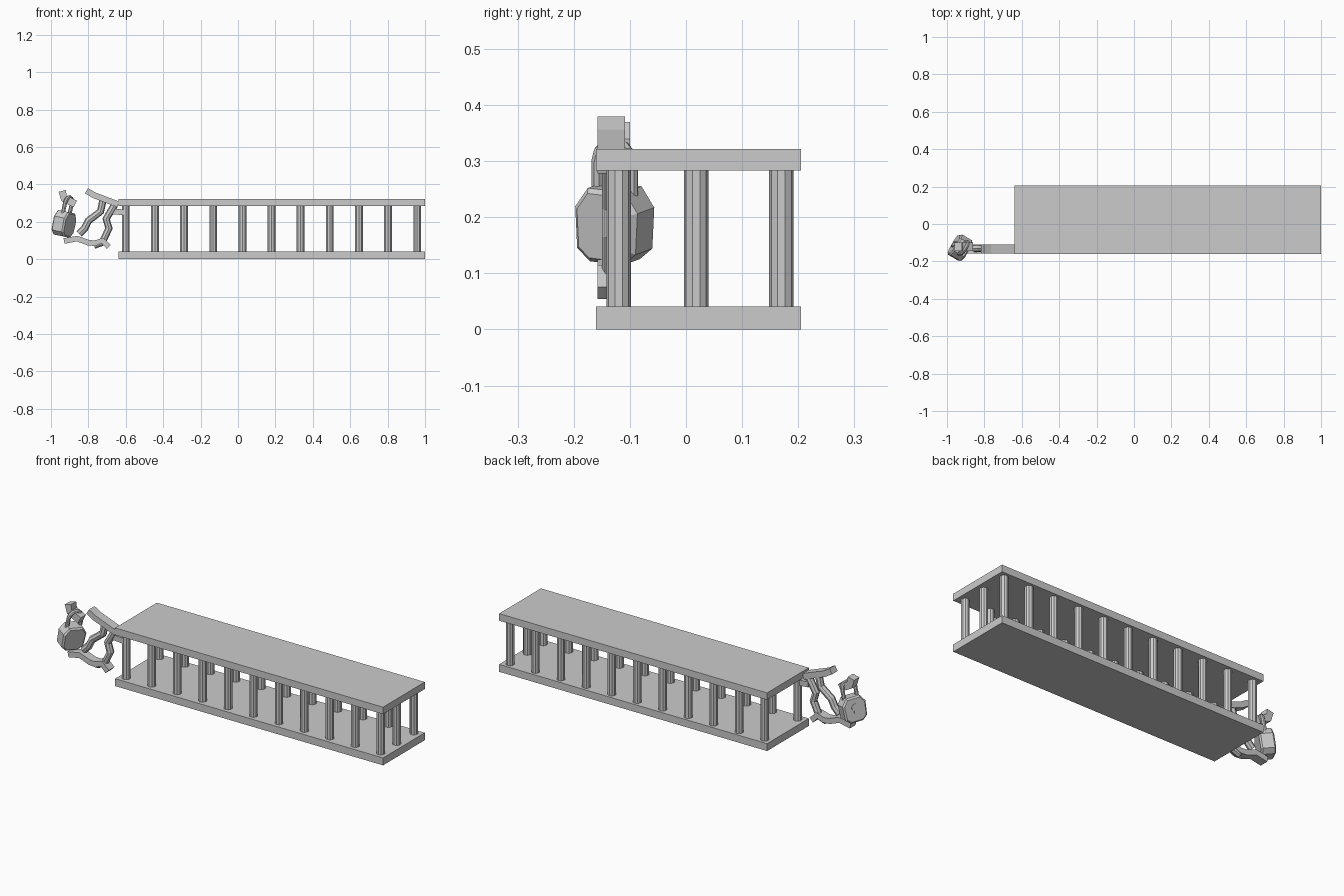
import bpy, bmesh
from math import radians, cos, sin, pi
from mathutils import Matrix, Vector

if "Cube" in bpy.data.objects:
    bpy.data.objects.remove(bpy.data.objects["Cube"])


def link(name, bm, mat=None):
    bmesh.ops.recalc_face_normals(bm, faces=bm.faces)
    me = bpy.data.meshes.new(name)
    bm.to_mesh(me)
    bm.free()
    ob = bpy.data.objects.new(name, me)
    bpy.context.collection.objects.link(ob)
    if mat:
        ob.matrix_world = mat
    return ob


def box(name, lo, hi):
    bm = bmesh.new()
    lo, hi = Vector(lo), Vector(hi)
    bmesh.ops.create_cube(bm, size=1, matrix=Matrix.Translation((lo + hi) / 2)
                          @ Matrix.Diagonal((*(hi - lo), 1)))
    return link(name, bm)


def post(name, x, y):
    bm = bmesh.new()
    bmesh.ops.create_cone(bm, cap_ends=True, segments=10, radius1=0.022, radius2=0.022,
                          depth=0.25, matrix=Matrix.Translation((x, y, 0.162)))
    return link(name, bm)


def prism(name, prof, to3d, a, b, mat=None, bevel=0):
    """Extrude a closed profile between the depths a and b."""
    bm = bmesh.new()
    f = bm.faces.new([bm.verts.new(to3d(u, v, a)) for u, v in prof])
    new = bmesh.ops.extrude_face_region(bm, geom=[f])["geom"]
    move = Vector(to3d(0, 0, b)) - Vector(to3d(0, 0, a))
    bmesh.ops.translate(bm, vec=move, verts=[g for g in new if isinstance(g, bmesh.types.BMVert)])
    if bevel:
        rims = [e for e in bm.edges if abs(e.verts[0].co.x - e.verts[1].co.x) < 1e-5]
        bmesh.ops.bevel(bm, geom=rims, offset=bevel, segments=1, affect='EDGES')
    return link(name, bm, mat)


def strip(name, pts, t=0.032, y0=-0.158, y1=-0.109):
    """Bent flat bar following an x-z polyline."""
    P = [Vector(p) for p in pts]
    up, low = [], []
    for i, p in enumerate(P):
        d = (P[min(i + 1, len(P) - 1)] - P[max(i - 1, 0)]).normalized()
        n = Vector((-d.y, d.x)) * t / 2
        up.append(p + n)
        low.append(p - n)
    return prism(name, up + low[::-1], lambda u, v, w: (u, w, v), y0, y1)


def tube(name, pts, r, mat=None):
    """Eight-sided faceted rod along a polyline."""
    cu = bpy.data.curves.new(name, 'CURVE')
    cu.dimensions = '3D'
    cu.bevel_depth, cu.bevel_resolution, cu.use_fill_caps = r, 2, True
    s = cu.splines.new('POLY')
    s.points.add(len(pts) - 1)
    for p, c in zip(s.points, pts):
        p.co = (*c, 1)
    s.use_smooth = False
    tmp = bpy.data.objects.new(name + "_path", cu)
    bpy.context.collection.objects.link(tmp)
    bpy.context.view_layer.update()
    me = bpy.data.meshes.new_from_object(tmp.evaluated_get(bpy.context.evaluated_depsgraph_get()))
    bpy.data.objects.remove(tmp)
    ob = bpy.data.objects.new(name, me)
    bpy.context.collection.objects.link(ob)
    if mat:
        ob.matrix_world = mat
    return ob


# cage slabs
box("cage_floor", (-0.64, -0.16, 0), (1.0, 0.205, 0.041))
box("cage_roof", (-0.64, -0.16, 0.283), (1.0, 0.205, 0.322))

# cage bars: both long sides plus the middle of the closed end
for i in range(11):
    x = -0.6 + 0.1558 * i
    post("front_bar", x, -0.12)
    post("back_bar", x, 0.17)
post("end_bar", 0.958, 0.018)

# broken open door: frame pieces and hinge
strip("door_top_rail", [(-0.64, 0.293), (-0.77, 0.342), (-0.81, 0.366)])
strip("door_hinge", [(-0.6, 0.25), (-0.67, 0.255)], 0.03, -0.14, -0.11)
strip("door_bottom_rail", [(-0.93, 0.097), (-0.86, 0.11), (-0.80, 0.088), (-0.765, 0.085),
                           (-0.725, 0.1), (-0.69, 0.065)], 0.03)
strip("door_broken_corner", [(-0.94, 0.365), (-0.93, 0.325), (-0.87, 0.295)], 0.04, -0.145, -0.1)

# bent door bars
Y = -0.13
tube("door_bent_bar", [(-0.66, Y, 0.29), (-0.705, Y, 0.215), (-0.69, Y, 0.165),
                       (-0.725, Y, 0.09), (-0.77, Y, 0.075)], 0.02)
tube("door_bent_bar", [(-0.72, Y, 0.325), (-0.735, Y, 0.255), (-0.8, Y, 0.205),
                       (-0.82, Y, 0.165), (-0.85, Y, 0.135)], 0.02)

# padlock, tilted and turned
M = (Matrix.Translation((-0.93, -0.127, 0.189)) @ Matrix.Rotation(radians(12), 4, 'Y')
     @ Matrix.Rotation(radians(-30), 4, 'Z'))
side = lambda u, v, w: (w, u, v)
half = [(0.034, -0.067), (0.06, -0.045), (0.064, 0.03), (0.038, 0.066)]
prism("padlock_body", half + [(-u, v) for u, v in half[::-1]], side, -0.038, 0.038, M, 0.008)
arch = [(0, 0.036 * cos(a * pi / 6), 0.11 + 0.036 * sin(a * pi / 6)) for a in range(7)]
tube("padlock_shackle", [(0, 0.036, 0.055)] + arch + [(0, -0.036, 0.055)], 0.011, M)

# keyhole on the back-left face
ring = [(0.02 * cos(a * pi / 5), 0.012 + 0.02 * sin(a * pi / 5)) for a in range(10)]
prism("keyhole_round", ring, side, -0.041, -0.036, M)
prism("keyhole_slot", [(-0.007, 0), (0.007, 0), (0.016, -0.033), (-0.016, -0.033)],
      side, -0.0405, -0.036, M)
